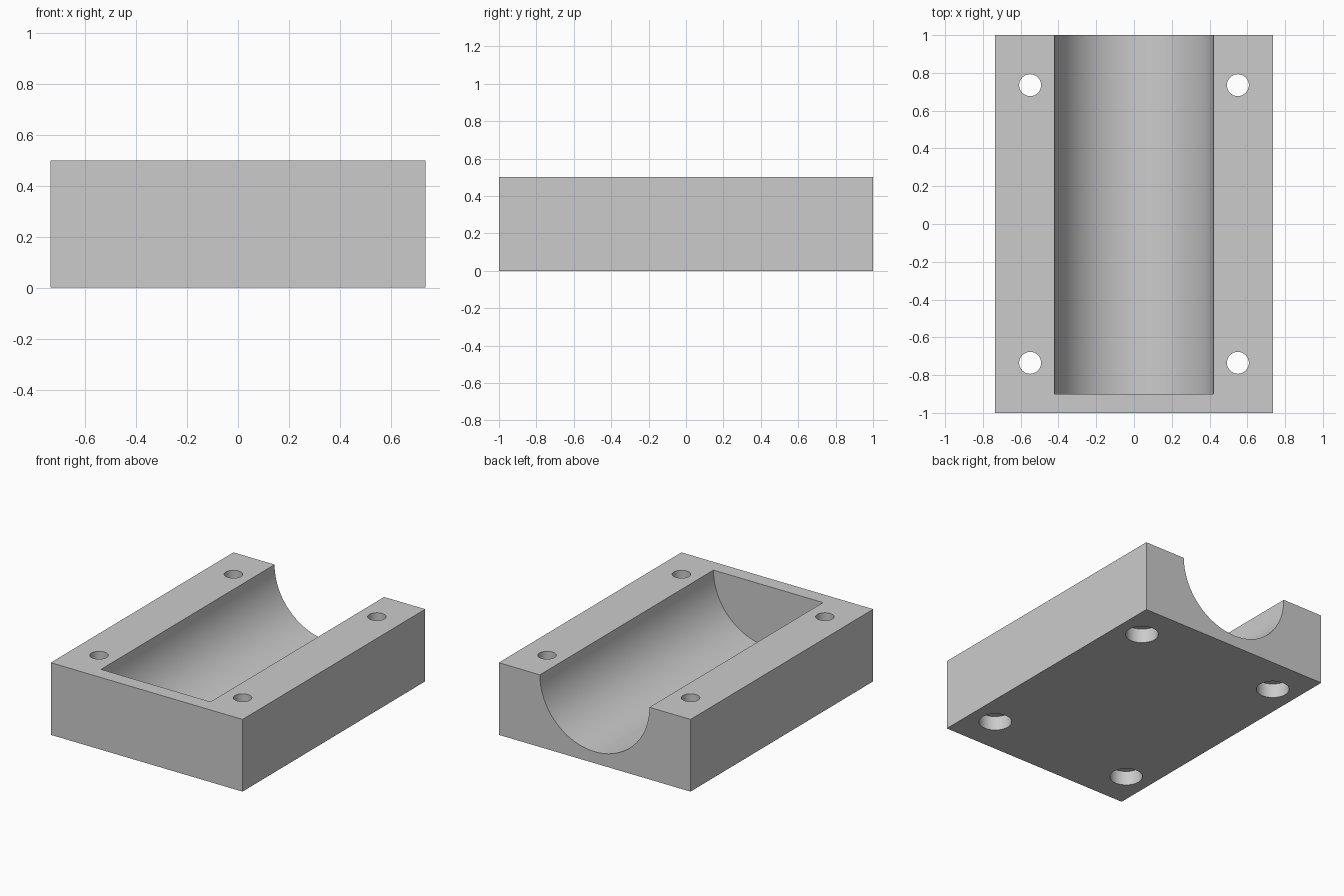
import bpy
import math

default_cube = bpy.data.objects.get("Cube")
if default_cube:
    bpy.data.objects.remove(default_cube, do_unlink=True)

WIDTH, LENGTH, HEIGHT = 1.47, 2.0, 0.5
CHANNEL_RADIUS, END_WALL = 0.42, 0.1
HOLE_X, HOLE_Y = 0.55, 0.735
HOLE_RADIUS, BORE_RADIUS, BORE_DEPTH = 0.058, 0.105, 0.1

grey = bpy.data.materials.new("plain grey")
grey.use_nodes = True
grey.diffuse_color = (0.6, 0.6, 0.6, 1)
grey.node_tree.nodes["Principled BSDF"].inputs["Base Color"].default_value = (0.6, 0.6, 0.6, 1)


def cylinder(name, radius, depth, location, rotation=(0, 0, 0), sides=48):
    bpy.ops.mesh.primitive_cylinder_add(vertices=sides, radius=radius, depth=depth,
                                        location=location, rotation=rotation)
    obj = bpy.context.object
    obj.name = name
    obj.data.materials.append(grey)
    obj.hide_render = True
    return obj


def cut(target, cutter):
    mod = target.modifiers.new(cutter.name, 'BOOLEAN')
    mod.operation = 'DIFFERENCE'
    mod.solver = 'EXACT'
    mod.object = cutter
    bpy.ops.object.select_all(action='DESELECT')
    target.select_set(True)
    bpy.context.view_layer.objects.active = target
    bpy.ops.object.modifier_apply(modifier=mod.name)
    bpy.data.objects.remove(cutter, do_unlink=True)


# Solid block
bpy.ops.mesh.primitive_cube_add(size=1, location=(0, 0, HEIGHT / 2))
block = bpy.context.object
block.name = "channel_block"
block.scale = (WIDTH, LENGTH, HEIGHT)
bpy.ops.object.transform_apply(location=True, rotation=False, scale=True)
block.data.materials.append(grey)

# Half-round channel, open at the back and closed at the front
start, end = -LENGTH / 2 + END_WALL, LENGTH / 2 + 0.1
cut(block, cylinder("channel_cutter", CHANNEL_RADIUS, end - start,
                    (0, (start + end) / 2, HEIGHT), (math.pi / 2, 0, 0), 96))

# Four screw holes, each counterbored from below
for x in (-HOLE_X, HOLE_X):
    for y in (-HOLE_Y, HOLE_Y):
        cut(block, cylinder("hole_cutter", HOLE_RADIUS, HEIGHT * 2, (x, y, HEIGHT / 2)))
        cut(block, cylinder("counterbore_cutter", BORE_RADIUS, BORE_DEPTH * 2, (x, y, 0)))

# Smooth the round walls, keep the edges sharp
block.select_set(True)
bpy.context.view_layer.objects.active = block
bpy.ops.object.shade_smooth_by_angle(angle=math.radians(30))
